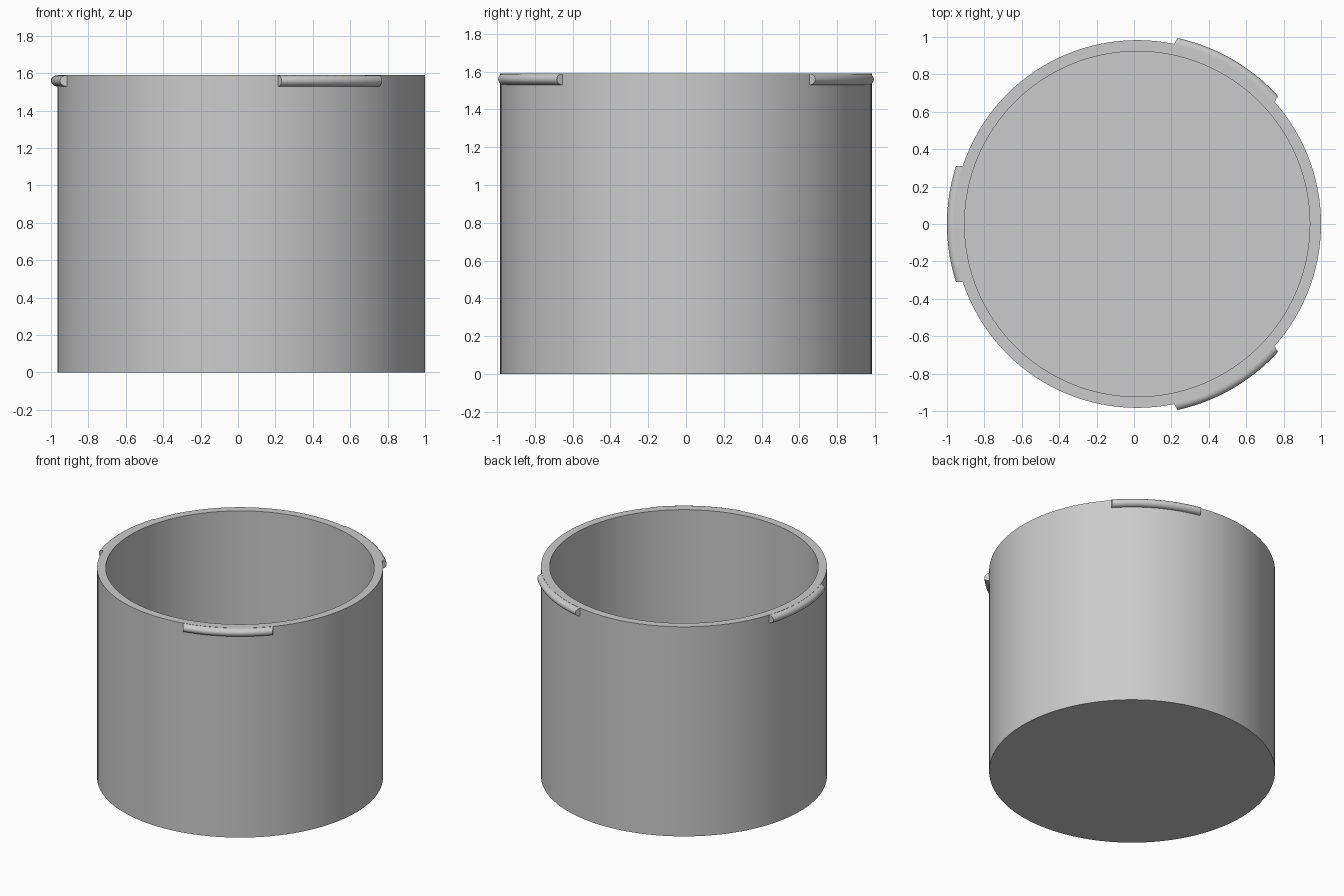
import bpy, bmesh, math
from mathutils import Matrix, Vector

if "Cube" in bpy.data.objects:
    bpy.data.objects.remove(bpy.data.objects["Cube"])

CX = 0.017               # body axis, so the whole model is centred
R_OUT, R_IN, HEIGHT, FLOOR = 0.983, 0.923, 1.59, 0.06

grey = bpy.data.materials.new("light grey")
grey.diffuse_color = (0.6, 0.6, 0.6, 1)
grey.use_nodes = True
grey.node_tree.nodes["Principled BSDF"].inputs["Base Color"].default_value = grey.diffuse_color


def finish(bm, name):
    bmesh.ops.recalc_face_normals(bm, faces=bm.faces)
    mesh = bpy.data.meshes.new(name)
    bm.to_mesh(mesh)
    bm.free()
    mesh.materials.append(grey)
    ob = bpy.data.objects.new(name, mesh)
    bpy.context.collection.objects.link(ob)
    bpy.ops.object.select_all(action='DESELECT')
    ob.select_set(True)
    bpy.context.view_layer.objects.active = ob
    bpy.ops.object.shade_smooth_by_angle(angle=math.radians(35))
    return ob


# Cup body: turned profile with flat floor and rim
bm = bmesh.new()
N = 128
profile = [(R_OUT, 0), (R_OUT, HEIGHT), (R_IN, HEIGHT), (R_IN, FLOOR)]
rings = [[bm.verts.new((CX + r * math.cos(2 * math.pi * i / N),
                        r * math.sin(2 * math.pi * i / N), z))
          for i in range(N)] for r, z in profile]
for a, b in zip(rings, rings[1:]):
    for i in range(N):
        j = (i + 1) % N
        bm.faces.new((a[i], a[j], b[j], b[i]))
bm.faces.new(rings[0])
bm.faces.new(rings[-1])
finish(bm, "cup_body")


# Rim lugs: half-round ridges with parallel-cut ends
def lug(name, angle):
    bm = bmesh.new()
    half, steps, k = 0.31, 24, 12
    section = [(0.96, 1.5295)]
    for i in range(k + 1):
        a = -math.pi / 2 + math.pi * i / k
        section.append((R_OUT + 0.034 * math.cos(a), 1.559 + 0.0298 * math.sin(a)))
    section.append((0.96, 1.5885))
    rot = Matrix.Rotation(angle, 3, 'Z')
    rows = []
    for s in range(steps + 1):
        t = half * (2 * s / steps - 1)
        rows.append([bm.verts.new(rot @ Vector((math.sqrt(r * r - t * t), t, z))
                                  + Vector((CX, 0, 0))) for r, z in section])
    n = len(section)
    for a, b in zip(rows, rows[1:]):
        for i in range(n):
            j = (i + 1) % n
            bm.faces.new((a[i], a[j], b[j], b[i]))
    bm.faces.new(rows[0])
    bm.faces.new(rows[-1])
    finish(bm, name)


for name, deg in (("rim_lug_left", 180), ("rim_lug_back", 60), ("rim_lug_front", -60)):
    lug(name, math.radians(deg))
